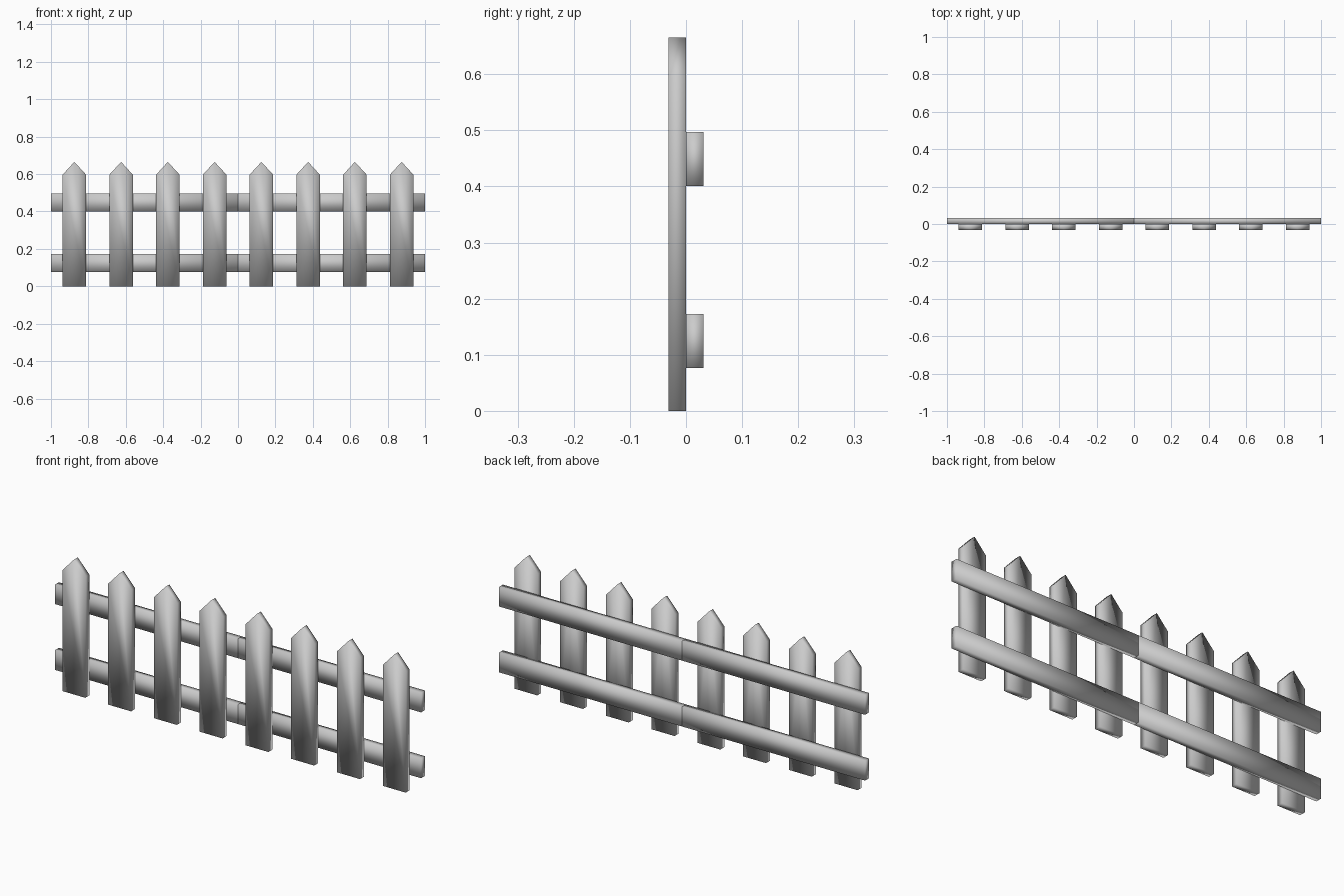
import bpy

if "Cube" in bpy.data.objects:
    bpy.data.objects.remove(bpy.data.objects["Cube"])

T = 0.031            # board thickness


def board(name, profile, axis, start, end):
    """Extrude a closed 2D profile along x or y into a softly shaded board."""
    n = len(profile)
    place = (lambda p, d: (d, p[0], p[1])) if axis == 'x' else (lambda p, d: (p[0], d, p[1]))
    verts = [place(p, d) for d in (start, end) for p in profile]
    faces = [tuple(range(n)), tuple(range(2 * n - 1, n - 1, -1))]
    faces += [(i, i + n, (i + 1) % n + n, (i + 1) % n) for i in range(n)]
    if axis == 'x':
        faces = [f[::-1] for f in faces]
    mesh = bpy.data.meshes.new(name)
    mesh.from_pydata(verts, [], faces)
    mesh.update()
    # Smooth normals over the plain low-poly boards
    mesh.polygons.foreach_set("use_smooth", [True] * len(mesh.polygons))
    obj = bpy.data.objects.new(name, mesh)
    bpy.context.collection.objects.link(obj)
    return obj


# Eight pointed pickets on the front
for i in range(8):
    x, w = -0.875 + 0.25 * i, 0.0625
    outline = [(x - w, 0), (x + w, 0), (x + w, 0.597), (x, 0.665), (x - w, 0.597)]
    board(f"picket_{i + 1}", outline, 'y', -T, 0)

# Two rails behind, each made of two boards meeting in the middle
for level, z0, z1 in (("lower", 0.076, 0.173), ("upper", 0.401, 0.497)):
    section = [(0, z0), (T, z0), (T, z1), (0, z1)]
    for side, x0, x1 in (("left", -1, 0), ("right", 0, 1)):
        board(f"{level}_rail_{side}", section, 'x', x0, x1)

# Make every board's normals face outward
for obj in bpy.context.collection.objects:
    bpy.context.view_layer.objects.active = obj
    obj.select_set(True)
    bpy.ops.object.mode_set(mode='EDIT')
    bpy.ops.mesh.select_all(action='SELECT')
    bpy.ops.mesh.normals_make_consistent(inside=False)
    bpy.ops.object.mode_set(mode='OBJECT')
    obj.select_set(False)
